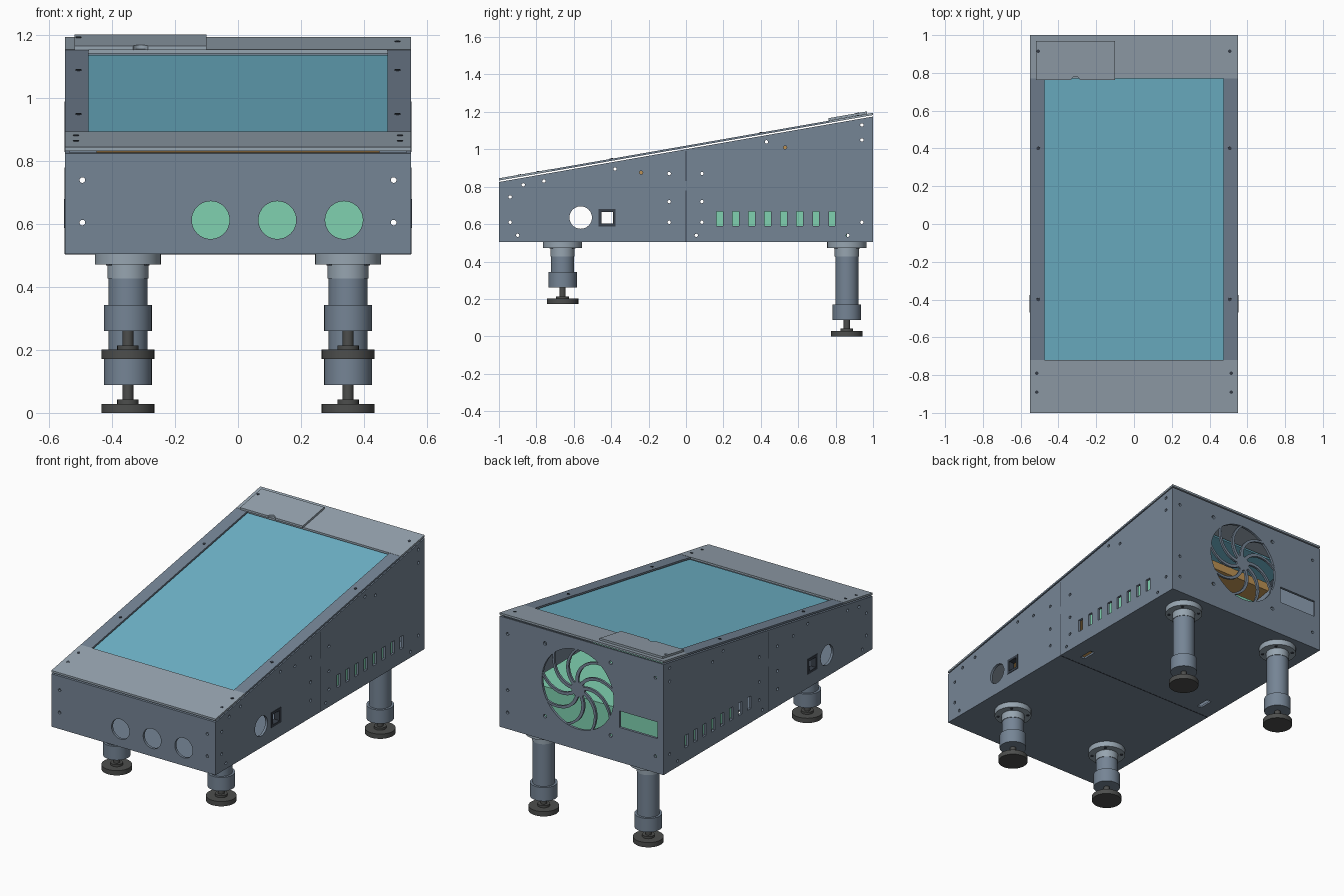
import bpy, bmesh, math
from mathutils import Matrix, Vector

if "Cube" in bpy.data.objects:
    bpy.data.objects.remove(bpy.data.objects["Cube"])

BASE, SLOPE = 0.505, 0.175


def top(y):
    return 0.845 + SLOPE * (y + 1)


def colour(name, r, g, b):
    m = bpy.data.materials.new(name)
    m.diffuse_color = [((c + 0.055) / 1.055) ** 2.4 for c in (r, g, b)] + [1]
    m.use_nodes = True
    m.node_tree.nodes["Principled BSDF"].inputs["Base Color"].default_value = m.diffuse_color
    return m


WALL = colour("slate grey", 0.46, 0.52, 0.585)
PLATE = colour("light grey", 0.59, 0.645, 0.69)
GLASS = colour("screen blue", 0.44, 0.715, 0.80)
RUBBER = colour("charcoal", 0.30, 0.305, 0.30)
SEAM = colour("dark slate", 0.22, 0.25, 0.29)
GREEN = colour("mint green", 0.50, 0.82, 0.69)
BROWN = colour("ochre", 0.74, 0.57, 0.33)


def finish(name, bm, mat, smooth=False):
    bmesh.ops.recalc_face_normals(bm, faces=bm.faces)
    me = bpy.data.meshes.new(name)
    bm.to_mesh(me)
    bm.free()
    ob = bpy.data.objects.new(name, me)
    bpy.context.collection.objects.link(ob)
    if mat:
        me.materials.append(mat)
    if smooth:
        bpy.ops.object.select_all(action='DESELECT')
        bpy.context.view_layer.objects.active = ob
        ob.select_set(True)
        bpy.ops.object.shade_smooth_by_angle(angle=math.radians(35))
    return ob


def add_box(bm, x0, x1, y0, y1, z0, z1):
    m = Matrix.Translation(((x0 + x1) / 2, (y0 + y1) / 2, (z0 + z1) / 2))
    m = m @ Matrix.Diagonal((x1 - x0, y1 - y0, z1 - z0, 1))
    return bmesh.ops.create_cube(bm, size=1, matrix=m)["verts"]


def add_cyl(bm, c, r, depth, axis='z', n=32):
    rot = {'x': Matrix.Rotation(math.pi / 2, 4, 'Y'),
           'y': Matrix.Rotation(math.pi / 2, 4, 'X'), 'z': Matrix()}[axis]
    bmesh.ops.create_cone(bm, cap_ends=True, segments=n, radius1=r, radius2=r,
                          depth=depth, matrix=Matrix.Translation(c) @ rot)


def box(name, mat, *dims):
    bm = bmesh.new()
    add_box(bm, *dims)
    return finish(name, bm, mat)


def slab(name, mat, x0, x1, y0, y1, o0, o1):
    """Box whose bottom and top follow the sloping lid at given offsets."""
    bm = bmesh.new()
    for v in add_box(bm, x0, x1, y0, y1, o0, o1):
        v.co.z += top(v.co.y)
    return finish(name, bm, mat)


def cut(ob, cutter):
    cutter.hide_render = True
    mod = ob.modifiers.new("cut", 'BOOLEAN')
    mod.operation, mod.solver, mod.object = 'DIFFERENCE', 'EXACT', cutter
    bpy.context.view_layer.update()
    dg = bpy.context.evaluated_depsgraph_get()
    me = bpy.data.meshes.new_from_object(ob.evaluated_get(dg))
    ob.modifiers.clear()
    ob.data = me
    bpy.data.objects.remove(cutter)


def wedge(name, x, y, z0, off):
    """Box with a flat bottom and a sloping top."""
    bm = bmesh.new()
    for v in add_box(bm, -x, x, -y, y, 0, 1):
        v.co.z = z0 if v.co.z < 0.5 else top(v.co.y) + off
    return finish(name, bm, WALL)


# Cabinet tub
cabinet = wedge("cabinet", 0.55, 1.0, BASE, -0.02)
cut(cabinet, wedge("cavity_cutter", 0.535, 0.985, BASE + 0.012, 0.2))

# Openings in the cabinet walls
FAN_X, FAN_Z, FAN_R = 0.025, 0.87, 0.24
bm = bmesh.new()
side_holes = [(-.94, .745), (-.94, .61), (-.9, .54), (-.87, .81), (-.76, .83),
              (-.09, .72), (-.09, .61), (.055, .54), (.94, 1.13), (.94, 1.05),
              (.94, .61), (-.38, .895), (-.09, .87), (.085, .87), (.085, .72),
              (.085, .61), (.43, 1.04), (.865, .54), (-.24, .875), (.53, 1.01)]
for s in (-1, 1):
    x = s * 0.55
    for y, z in side_holes:
        add_cyl(bm, (x, y, z), 0.009, 0.06, 'x', 12)
    add_cyl(bm, (x, -0.563, 0.635), 0.06, 0.06, 'x', 40)
    add_box(bm, x - .03, x + .03, -0.468, -0.376, 0.588, 0.68)
    for i in range(8):
        y = 0.18 + i * 0.0857
        add_box(bm, x - .03, x + .03, y - .0165, y + .0165, 0.59, 0.666)
    for z in (0.605, 0.74):
        add_cyl(bm, (s * 0.495, -1, z), 0.009, 0.06, 'y', 12)
    for z in (0.605, 0.74, 1.08):
        add_cyl(bm, (s * 0.495, 1, z), 0.009, 0.06, 'y', 12)
    for z in (-.22, .22):
        add_cyl(bm, (FAN_X + s * .22, 1, FAN_Z + z), 0.011, 0.06, 'y', 12)
    add_box(bm, s * .435 - .015, s * .435 + .015, 0.06, 0.15, BASE - .03, BASE + .03)
for x in (-0.087, 0.125, 0.337):
    add_cyl(bm, (x, -1, 0.613), 0.06, 0.06, 'y', 40)
add_cyl(bm, (FAN_X, 1, FAN_Z), FAN_R, 0.06, 'y', 64)
add_box(bm, -0.51, -0.255, 0.97, 1.03, 0.715, 0.815)
cut(cabinet, finish("opening_cutter", bm, None))

# Fan grille: hub with nine curved spokes
bm = bmesh.new()
add_cyl(bm, (FAN_X, 0.9925, FAN_Z), 0.045, 0.013, 'y')
STEPS = 8
for k in range(9):
    rows = []
    for i in range(STEPS + 1):
        t = i / STEPS
        r = 0.035 + t * (FAN_R - 0.03)
        a = k * math.tau / 9 + 0.85 * t ** 1.3
        d = 0.010 / r
        rows.append([bm.verts.new((FAN_X + r * math.cos(a + e), y,
                                   FAN_Z + r * math.sin(a + e)))
                     for e, y in ((-d, .986), (d, .986), (d, .999), (-d, .999))])
    for p, q in zip(rows, rows[1:]):
        for j in range(4):
            bm.faces.new((p[j], p[(j + 1) % 4], q[(j + 1) % 4], q[j]))
    bm.faces.new(rows[0])
    bm.faces.new(rows[-1])
finish("fan_grille", bm, WALL)

# Square socket frames and seams on each side
for s, side in ((-1, "left"), (1, "right")):
    x0, x1 = sorted((s * 0.515, s * 0.553))
    bm = bmesh.new()
    y0, y1, z0, z1, w = -0.468, -0.376, 0.588, 0.68, 0.015
    add_box(bm, x0, x1, y0, y1, z0, z0 + w)
    add_box(bm, x0, x1, y0, y1, z1 - w, z1)
    add_box(bm, x0, x1, y0, y0 + w, z0 + w, z1 - w)
    add_box(bm, x0, x1, y1 - w, y1, z0 + w, z1 - w)
    finish("socket_frame_" + side, bm, SEAM)
    x0, x1 = sorted((s * 0.549, s * 0.551))
    box("lower_seam_" + side, SEAM, x0, x1, -.003, .003, BASE, 0.78)
    box("upper_seam_" + side, SEAM, x0, x1, -.003, .003, 0.83, 0.99)
box("floor_seam", SEAM, -0.55, 0.55, -.003, .003, BASE - .001, BASE + .001)

# Lid frame
LO = -0.012
slab("front_apron", PLATE, -0.55, 0.55, -1, -0.72, LO, 0)
slab("rear_apron", PLATE, -0.55, 0.55, 0.77, 1, LO, 0)
slab("left_rail", WALL, -0.55, -0.475, -0.72, 0.77, LO, -0.001)
slab("right_rail", WALL, 0.475, 0.55, -0.72, 0.77, LO, -0.001)

# Raised cover with a finger notch
cover = slab("rear_cover", PLATE, -0.52, -0.1, 0.762, 0.968, 0.0005, 0.013)
bm = bmesh.new()
add_cyl(bm, (-0.31, 0.757, top(0.76)), 0.024, 0.2)
cut(cover, finish("notch_cutter", bm, None))

# Screen glass, display body and inner unit
slab("screen_glass", GLASS, -0.49, 0.49, -0.735, 0.785, -0.03, -0.02)
slab("display_body", BROWN, -0.45, 0.45, -0.66, 0.66, -0.125, -0.075)
box("inner_unit", GREEN, -0.44, 0.45, 0.13, 0.86, 0.517, 0.75)

# Lid screws, tilted to the slope
bm = bmesh.new()
tilt = Matrix.Rotation(math.atan(SLOPE), 4, 'X')
for s in (-1, 1):
    for x, y in ((.507, -.4), (.507, .4), (.515, -.79), (.515, -.89), (.507, .915)):
        lift = 0.0135 if s < 0 and y > 0.9 else 0.0005
        bmesh.ops.create_cone(bm, cap_ends=True, segments=12, radius1=.009,
                              radius2=.009, depth=.003,
                              matrix=Matrix.Translation((s * x, y, top(y) + lift)) @ tilt)
finish("lid_screws", bm, SEAM)


# Adjustable legs
def stack(name, mat, x, y, parts):
    bm = bmesh.new()
    for r, z0, z1 in parts:
        add_cyl(bm, (x, y, (z0 + z1) / 2), r, z1 - z0, 'z', 40)
    finish(name, bm, mat, True)


for y, foot, row in ((-0.66, 0.172, "front"), (0.86, 0.0, "rear")):
    for x, side in ((-0.35, "left"), (0.35, "right")):
        tag = row + "_" + side
        stack("flange_" + tag, PLATE, x, y, [(.105, .472, BASE), (.065, .428, .472)])
        stack("leg_tube_" + tag, WALL, x, y,
              [(.062, foot + .17, .428), (.076, foot + .088, foot + .171)])
        stack("foot_" + tag, RUBBER, x, y,
              [(.084, foot, foot + .029), (.034, foot + .029, foot + .042),
               (.017, foot + .042, foot + .09)])
        bm = bmesh.new()
        for i in range(4):
            a = math.pi / 4 + i * math.pi / 2
            add_cyl(bm, (x + .085 * math.cos(a), y + .085 * math.sin(a), .471),
                    .009, .004, 'z', 12)
        finish("flange_screws_" + tag, bm, SEAM)
